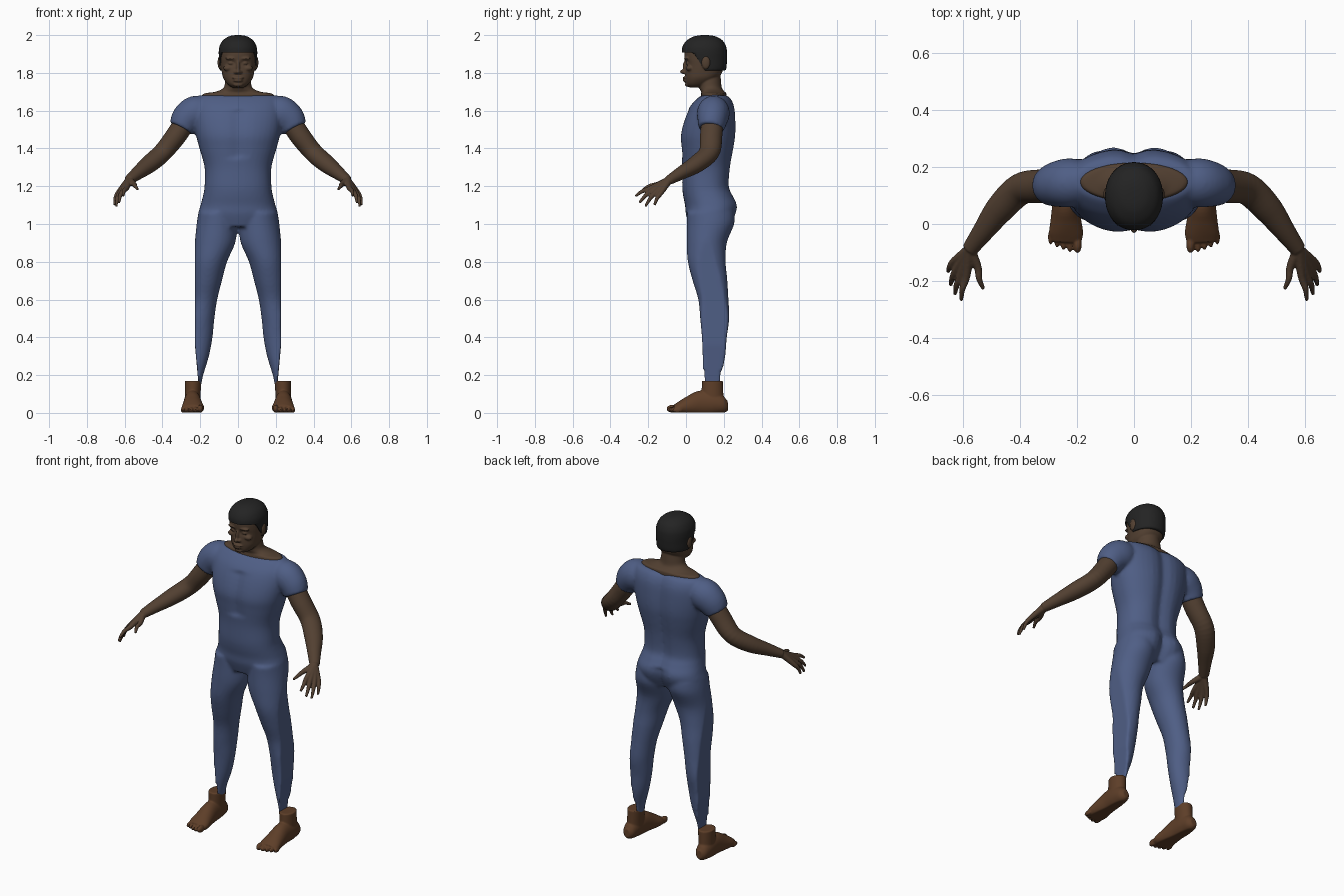
import bpy
import bmesh
from math import cos, sin, pi, exp, copysign
from mathutils import Vector, Matrix

if "Cube" in bpy.data.objects:
    bpy.data.objects.remove(bpy.data.objects["Cube"])

X_AXIS, Y_AXIS, UP = Vector((1, 0, 0)), Vector((0, 1, 0)), Vector((0, 0, 1))


def material(name, red, green, blue):
    mat = bpy.data.materials.new(name)
    mat.use_nodes = True
    colour = (red, green, blue, 1)
    mat.diffuse_color = colour
    shader = mat.node_tree.nodes["Principled BSDF"]
    shader.inputs["Base Color"].default_value = colour
    shader.inputs["Roughness"].default_value = 0.8
    return mat


blue_cloth = material("blue cloth", .078, .112, .235)
brown_skin = material("brown skin", .085, .051, .031)
foot_skin = material("reddish brown skin", .11, .048, .021)
black_hair = material("black hair", .017, .017, .017)


def spline(rows, steps=5):
    """Smoothly interpolated rows."""
    rows = [Vector(row) for row in rows]
    last = len(rows) - 1
    result = []
    for i in range(last):
        before, start, end, after = rows[max(i - 1, 0)], rows[i], rows[i + 1], rows[min(i + 2, last)]
        for k in range(steps):
            t = k / steps
            leave, arrive = (end - before) / 2, (after - start) / 2
            result.append(start + leave * t + (3 * (end - start) - 2 * leave - arrive) * t ** 2
                          + (2 * (start - end) + leave + arrive) * t ** 3)
    return result + [rows[last]]


def loft(bm, rows, side=1, level=False, power=2, shape=None, segments=40):
    """Closed skin over rows of x, y, z, half width, half height."""
    rows = spline(rows)
    centres = [Vector(row[:3]) for row in rows]
    rings = []
    for i, row in enumerate(rows):
        across, along = X_AXIS, Y_AXIS
        if not level:
            tangent = (centres[min(i + 1, len(rows) - 1)] - centres[max(i - 1, 0)]).normalized()
            across = tangent.cross(UP).normalized()
            along = tangent.cross(across)
        ring = []
        for k in range(segments):
            c, s = cos(2 * pi * k / segments), sin(2 * pi * k / segments)
            c, s = (copysign(abs(w) ** (2 / power), w) for w in (c, s))
            point = centres[i] + across * c * row[3] + along * s * row[4]
            if shape:
                shape(point)
            point.x *= side
            ring.append(bm.verts.new(point))
        rings.append(ring)
    for low, high in zip(rings, rings[1:]):
        for k in range(segments):
            n = (k + 1) % segments
            bm.faces.new((low[k], low[n], high[n], high[k]))
    bm.faces.new(rings[0])
    bm.faces.new(rings[-1])


def level_rows(rows):
    """Rows of z, front y, back y, half width."""
    return [(0, (front + back) / 2, z, width, (back - front) / 2) for z, front, back, width in rows]


def blob(bm, centre, size, mirrored=False):
    for side in ((1, -1) if mirrored else (1,)):
        place = Vector((centre[0] * side, centre[1], centre[2]))
        bmesh.ops.create_icosphere(bm, subdivisions=3, radius=1,
                                   matrix=Matrix.Translation(place) @ Matrix.Diagonal((*size, 1)))


def finish(name, bm, mat, voxel=None, smoothing=4):
    bmesh.ops.recalc_face_normals(bm, faces=bm.faces)
    mesh = bpy.data.meshes.new(name)
    bm.to_mesh(mesh)
    bm.free()
    mesh.materials.append(mat)
    mesh.polygons.foreach_set("use_smooth", [True] * len(mesh.polygons))
    obj = bpy.data.objects.new(name, mesh)
    bpy.context.collection.objects.link(obj)
    if voxel:
        fuse = obj.modifiers.new("fuse", "REMESH")
        fuse.mode = "VOXEL"
        fuse.voxel_size = voxel
        fuse.use_smooth_shade = True
        relax = obj.modifiers.new("relax", "SMOOTH")
        relax.factor = 0.5
        relax.iterations = smoothing
    return obj


# Suit: torso, short sleeves and legs fused together
def torso_shape(p):
    valley = exp(-(p.x / .04) ** 2)
    if p.y > .15:
        p.y -= valley * (.035 if p.z < 1.12 else .02)
    elif 1.35 < p.z < 1.6:
        p.y += valley * .013


def flat_outer_leg(p):
    p.x = min(p.x, .228 - max(0, .36 - p.z) * .09)


suit = bmesh.new()
loft(suit, level_rows([
    (.985, .02, .235, .17), (1.05, 0, .268, .207), (1.1, -.005, .277, .198),
    (1.15, -.015, .254, .185), (1.2, -.02, .234, .177), (1.3, -.02, .24, .177),
    (1.4, -.028, .257, .204), (1.47, -.032, .267, .222), (1.55, -.012, .267, .235),
    (1.62, .02, .26, .235), (1.665, .06, .24, .22), (1.682, .085, .215, .2)]),
    level=True, power=2.3, shape=torso_shape)
for side in (1, -1):
    loft(suit, [
        (.11, .13, 1.06, .1, .125), (.111, .13, 1, .108, .125), (.122, .11, .9, .107, .106),
        (.148, .11, .8, .09, .1), (.165, .127, .7, .08, .092), (.18, .145, .6, .07, .08),
        (.196, .152, .5, .071, .077), (.206, .15, .4, .071, .066), (.216, .148, .3, .062, .06),
        (.23, .14, .2, .046, .051), (.236, .14, .14, .04, .05)],
        side, level=True, shape=flat_outer_leg)
    loft(suit, [
        (.15, .145, 1.6, .07, .07), (.22, .145, 1.59, .086, .09),
        (.27, .14, 1.555, .08, .085), (.3, .132, 1.505, .067, .068)], side)
finish("suit", suit, blue_cloth, .009)


# Head, neck and bare upper shoulders
def eye_sockets(p):
    if p.y < .08:
        p.y += .012 * exp(-((abs(p.x) - .036) / .02) ** 2 - ((p.z - 1.852) / .013) ** 2)


head = bmesh.new()
loft(head, level_rows([
    (1.65, .075, .215, .19), (1.688, .08, .215, .185), (1.7, .08, .205, .12),
    (1.72, .07, .19, .078), (1.76, .062, .185, .067), (1.82, .06, .18, .06)]), level=True)
loft(head, level_rows([
    (1.722, .02, .08, .03), (1.74, .002, .12, .055), (1.77, -.003, .165, .077),
    (1.8, -.004, .19, .085), (1.84, -.003, .2, .091), (1.88, -.008, .205, .094),
    (1.92, -.006, .205, .092), (1.96, .02, .18, .07)]), level=True, power=2.3, shape=eye_sockets)
blob(head, (0, -.013, 1.806), (.013, .019, .012))
blob(head, (.012, -.006, 1.803), (.011, .012, .009), True)
blob(head, (0, -.006, 1.832), (.01, .012, .032))
blob(head, (.034, .004, 1.877), (.034, .014, .009), True)
blob(head, (.036, .009, 1.851), (.016, .01, .008), True)
blob(head, (.052, .02, 1.825), (.026, .02, .016), True)
blob(head, (0, -.004, 1.774), (.03, .014, .007))
blob(head, (0, -.003, 1.759), (.025, .014, .007))
blob(head, (0, .008, 1.738), (.026, .014, .012))
blob(head, (.096, .105, 1.855), (.012, .023, .036), True)
finish("head", head, brown_skin, .0045, 2)


# Cropped hair with a straight fringe and a lower back
def hair_hem(p):
    ramp = min(max((p.y - .04) / .06, 0), 1)
    p.z = max(p.z, 1.908 - .095 * ramp)


hair = bmesh.new()
loft(hair, level_rows([
    (1.8, .01, .18, .08), (1.815, -.005, .21, .096), (1.87, -.018, .217, .1),
    (1.91, -.022, .217, .102), (1.94, -.018, .212, .098), (1.97, .002, .195, .082),
    (1.99, .035, .165, .055), (1.998, .065, .135, .03), (2, .095, .105, .004)]),
    level=True, power=2.1, shape=hair_hem)
finish("hair", hair, black_hair)
bpy.context.view_layer.objects.active = bpy.data.objects["hair"]
bpy.data.objects["hair"].select_set(True)
bpy.ops.object.shade_smooth_by_angle(angle=0.9)

# Knuckle and tip of each digit, thumb first
wrist = Vector((.578, -.09, 1.232))
digits = [((.55, -.15, 1.21), (.53, -.228, 1.183)), ((.59, -.185, 1.19), (.608, -.268, 1.148)),
          ((.607, -.175, 1.18), (.63, -.247, 1.112)), ((.622, -.155, 1.172), (.645, -.215, 1.093)),
          ((.632, -.13, 1.168), (.654, -.167, 1.1))]

for side, label in ((1, "left"), (-1, "right")):
    # Arm and hand
    arm = bmesh.new()
    loft(arm, [
        (.27, .14, 1.555, .058, .056), (.33, .133, 1.465, .059, .055), (.4, .122, 1.378, .056, .05),
        (.47, .055, 1.317, .051, .046), (.53, -.025, 1.27, .038, .035), (*wrist, .028, .025)], side)
    for knuckle, tip in digits:
        knuckle, tip = Vector(knuckle), Vector(tip)
        bend = knuckle.lerp(tip, .5) + Vector((.005, -.003, .005))
        loft(arm, [(*wrist, .02, .02), (*knuckle, .014, .014), (*bend, .011, .011),
                   (*tip, .007, .007)], side, segments=16)
    finish(label + "_arm", arm, brown_skin, .0045, 3)

    # Bare foot with five toes
    def flat_sole(p):
        p.z = max(p.z, 0.001)

    foot = bmesh.new()
    loft(foot, [(.24, .14, .03, .04, .06), (.24, .14, .09, .041, .058),
                (.237, .14, .17, .044, .056)], side, level=True)
    loft(foot, [
        (.243, .222, .04, .018, .024), (.243, .2, .04, .036, .042), (.243, .15, .05, .044, .06),
        (.241, .08, .052, .046, .066), (.24, .02, .038, .053, .052), (.239, -.03, .026, .06, .036),
        (.24, -.062, .02, .054, .022)], side, shape=flat_sole)
    for i in range(5):
        size = .018 if i == 0 else .0135 - i * .0006
        x, y = .199 + i * .0225 + (.004 if i else 0), -.072 + .0025 * i ** 1.7
        blob(foot, (x * side, y, size + .004), (size * .85, .031 - i * .001, size + .003))
    finish(label + "_foot", foot, foot_skin, .0045, 3)
